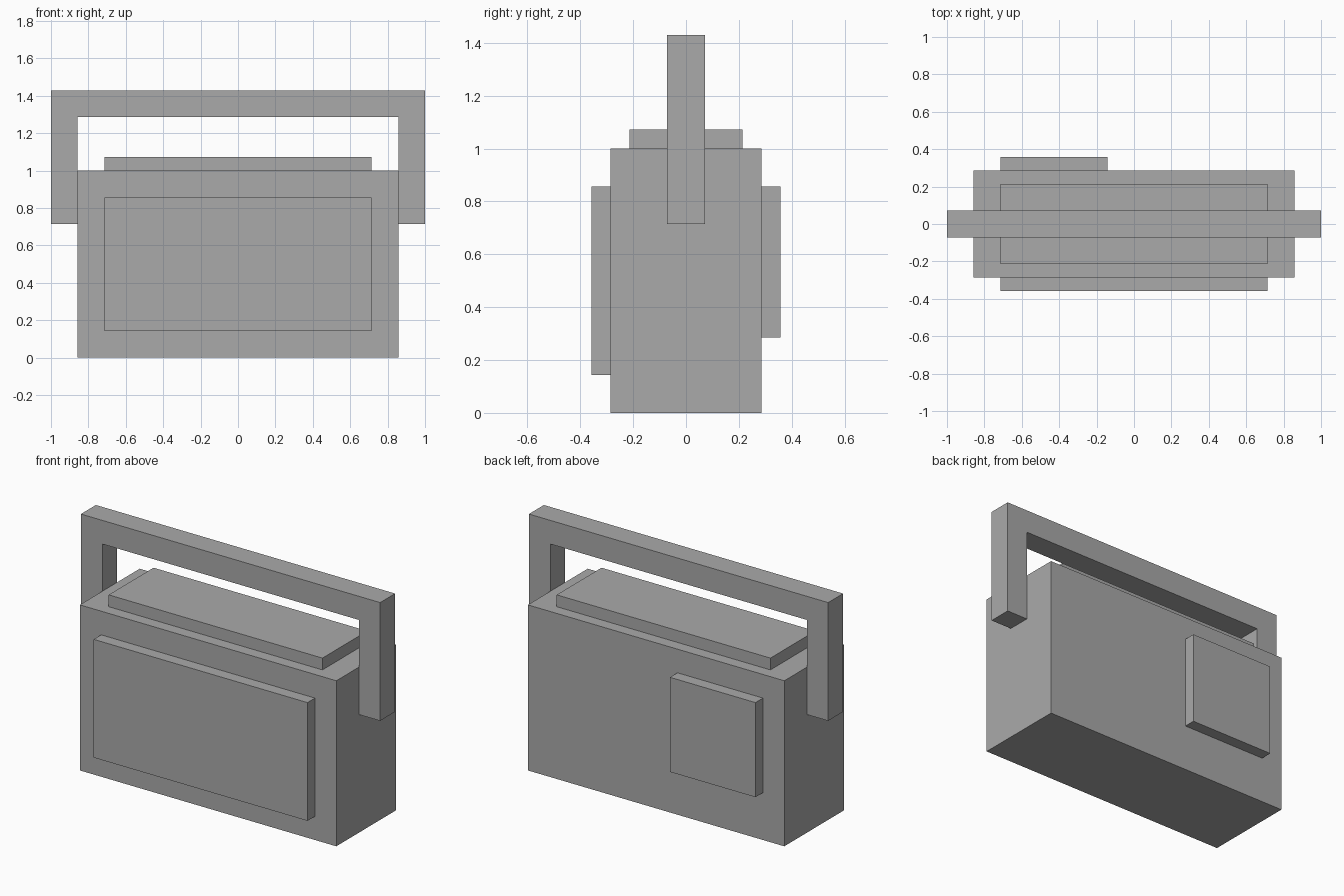
import bpy
import bmesh

if "Cube" in bpy.data.objects:
    bpy.data.objects.remove(bpy.data.objects["Cube"])

U = 1 / 7  # module: every size is a multiple of a half unit

grey = bpy.data.materials.new("plain_grey")
grey.diffuse_color = (0.4, 0.4, 0.4, 1)
grey.use_nodes = True
grey.node_tree.nodes["Principled BSDF"].inputs["Base Color"].default_value = grey.diffuse_color


def add_object(name, bm):
    bmesh.ops.recalc_face_normals(bm, faces=bm.faces)
    mesh = bpy.data.meshes.new(name)
    bm.to_mesh(mesh)
    bm.free()
    mesh.materials.append(grey)
    obj = bpy.data.objects.new(name, mesh)
    bpy.context.collection.objects.link(obj)
    return obj


def prism(name, profile, y0, y1):
    """Extrude an (x, z) profile, in modules, from y0 to y1."""
    bm = bmesh.new()
    face = bm.faces.new([bm.verts.new((x * U, y0 * U, z * U)) for x, z in profile])
    ext = bmesh.ops.extrude_face_region(bm, geom=[face])["geom"]
    verts = [g for g in ext if isinstance(g, bmesh.types.BMVert)]
    bmesh.ops.translate(bm, verts=verts, vec=(0, (y1 - y0) * U, 0))
    return add_object(name, bm)


def box(name, x0, x1, y0, y1, z0, z1):
    return prism(name, [(x0, z0), (x1, z0), (x1, z1), (x0, z1)], y0, y1)


# Main case
box("case_body", -6, 6, -2, 2, 0, 7)

# Raised plates on front, back and top
box("front_panel", -5, 5, -2.5, -2, 1, 6)
box("back_cover", -5, -1, 2, 2.5, 2, 6)
box("top_plate", -5, 5, -1.5, 1.5, 7, 7.5)

# Carrying handle: one U-shaped bar gripping the sides
half = [(6, 9), (6, 5), (7, 5), (7, 10)]
prism("handle", half + [(-x, z) for x, z in reversed(half)], -0.5, 0.5)
